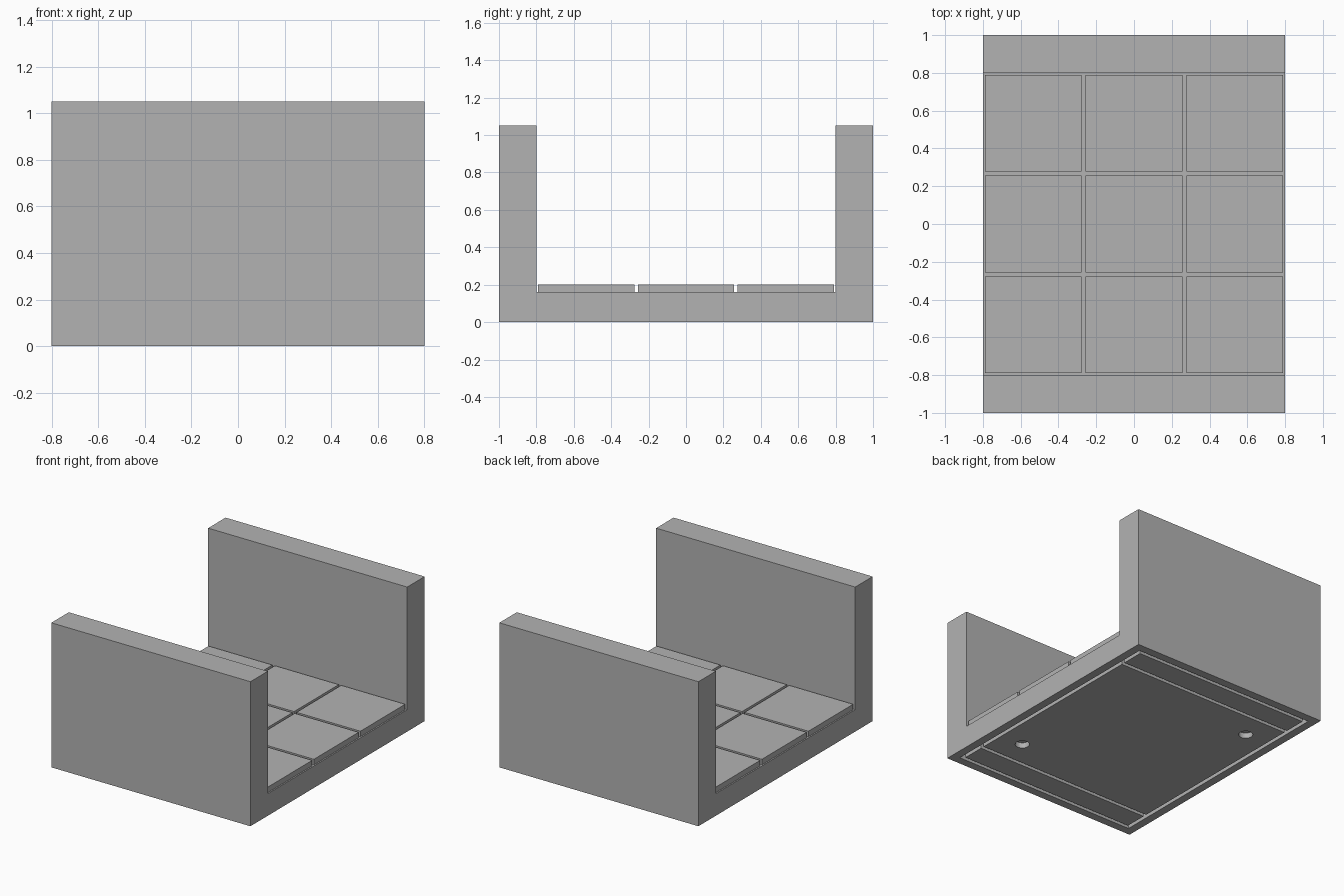
import bpy, bmesh
from mathutils import Matrix, Vector

if "Cube" in bpy.data.objects:
    bpy.data.objects.remove(bpy.data.objects["Cube"], do_unlink=True)

HALF_X, HALF_Y, WALL_Y = 0.8, 1.0, 0.8
SLAB_Z, TILE_Z, WALL_Z = 0.16, 0.2, 1.05
PITCH, GAP = 1.6 / 3, 0.02
RING_X, RING_Y, RIB_Y = 0.74, 0.94, 0.75
GROOVE, DEPTH = 0.027, 0.04

stone = bpy.data.materials.new("stone grey")
stone.use_nodes = True
grey = (0.45, 0.45, 0.45, 1)
stone.diffuse_color = grey
stone.node_tree.nodes["Principled BSDF"].inputs["Base Color"].default_value = grey


def finish(name, bm):
    bmesh.ops.recalc_face_normals(bm, faces=bm.faces)
    mesh = bpy.data.meshes.new(name)
    bm.to_mesh(mesh)
    bm.free()
    mesh.materials.append(stone)
    obj = bpy.data.objects.new(name, mesh)
    bpy.context.collection.objects.link(obj)
    return obj


def box(name, low, high):
    low, high = Vector(low), Vector(high)
    bm = bmesh.new()
    place = Matrix.Translation((low + high) / 2) @ Matrix.Diagonal((*(high - low), 1))
    bmesh.ops.create_cube(bm, size=1, matrix=place)
    return finish(name, bm)


def cut(target, cutter):
    mod = target.modifiers.new("cut", 'BOOLEAN')
    mod.operation, mod.solver, mod.object = 'DIFFERENCE', 'EXACT', cutter
    cutter.hide_render = True
    bpy.context.view_layer.objects.active = target
    bpy.ops.object.modifier_apply(modifier=mod.name)
    bpy.data.objects.remove(cutter, do_unlink=True)


# Floor slab and both walls: one channel profile, extruded across x
profile = [(-HALF_Y, 0), (HALF_Y, 0), (HALF_Y, WALL_Z), (WALL_Y, WALL_Z),
           (WALL_Y, SLAB_Z), (-WALL_Y, SLAB_Z), (-WALL_Y, WALL_Z), (-HALF_Y, WALL_Z)]
bm = bmesh.new()
side = bm.faces.new([bm.verts.new((-HALF_X, y, z)) for y, z in profile])
ext = bmesh.ops.extrude_face_region(bm, geom=[side])
bmesh.ops.translate(bm, vec=(2 * HALF_X, 0, 0),
                    verts=[v for v in ext["geom"] if isinstance(v, bmesh.types.BMVert)])
body = finish("floor_and_walls", bm)

# Underside grooves: outer ring, plus a line under each wall
for s in (-1, 1):
    xs = sorted((s * RING_X, s * (RING_X - GROOVE)))
    cut(body, box("side_groove", (xs[0], -RING_Y, -DEPTH), (xs[1], RING_Y, DEPTH)))
for s in (-1, 1):
    for edge in (RING_Y, RIB_Y):
        ys = sorted((s * edge, s * (edge - GROOVE)))
        cut(body, box("cross_groove", (-RING_X, ys[0], -DEPTH), (RING_X, ys[1], DEPTH)))

# Two round sockets in opposite corners of the underside
for s in (-1, 1):
    bm = bmesh.new()
    bmesh.ops.create_cone(bm, cap_ends=True, segments=32, radius1=0.048, radius2=0.048,
                          depth=2 * DEPTH,
                          matrix=Matrix.Translation((s * PITCH, -s * PITCH, 0)))
    cut(body, finish("socket", bm))

# Nine floor tiles
h = (PITCH - GAP) / 2
for i in (-1, 0, 1):
    for j in (-1, 0, 1):
        x, y = i * PITCH, j * PITCH
        box("floor_tile", (x - h, y - h, SLAB_Z), (x + h, y + h, TILE_Z))
